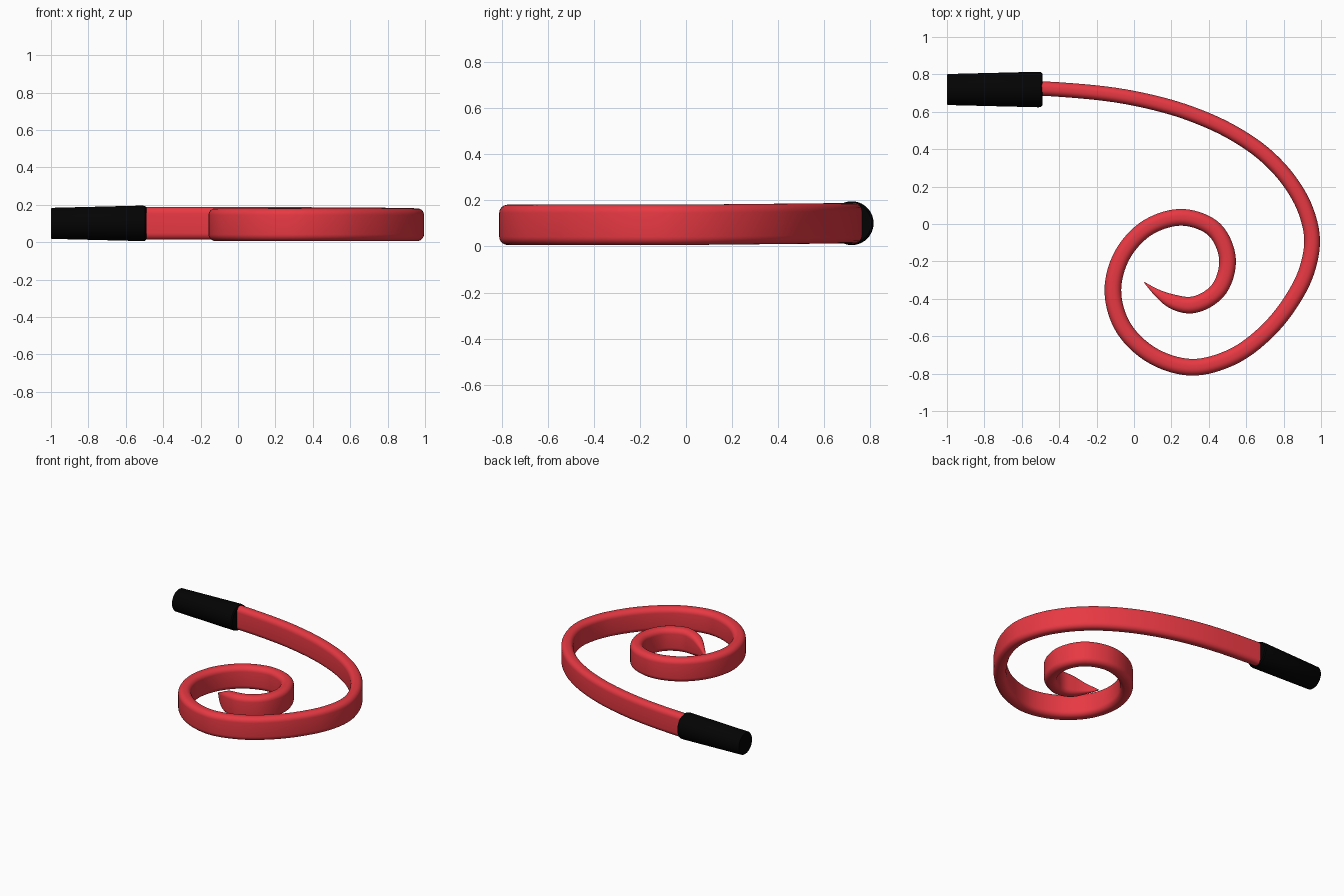
import bpy, bmesh, math
from mathutils import Vector

if "Cube" in bpy.data.objects:
    bpy.data.objects.remove(bpy.data.objects["Cube"])


def material(name, rgb):
    m = bpy.data.materials.new(name)
    m.diffuse_color = (*rgb, 1)
    m.use_nodes = True
    m.node_tree.nodes["Principled BSDF"].inputs["Base Color"].default_value = m.diffuse_color
    return m


def loft(name, rings, mat):
    """Skin a list of equal-length point rings and cap both ends."""
    bm = bmesh.new()
    vr = [[bm.verts.new(p) for p in ring] for ring in rings]
    n = len(vr[0])
    for a, b in zip(vr, vr[1:]):
        for i in range(n):
            j = (i + 1) % n
            bm.faces.new((a[i], a[j], b[j], b[i]))
    bm.faces.new(vr[0])
    bm.faces.new(vr[-1])
    bmesh.ops.recalc_face_normals(bm, faces=bm.faces)
    me = bpy.data.meshes.new(name)
    bm.to_mesh(me)
    bm.free()
    ob = bpy.data.objects.new(name, me)
    bpy.context.collection.objects.link(ob)
    me.materials.append(mat)
    bpy.context.view_layer.objects.active = ob
    ob.select_set(True)
    bpy.ops.object.shade_smooth_by_angle(angle=math.radians(40))
    ob.select_set(False)
    return ob


def smooth_path(pts, steps):
    """Catmull-Rom through points, uneven spacing respected."""
    p = [2 * pts[0] - pts[1]] + pts + [2 * pts[-1] - pts[-2]]
    out = []
    for p0, p1, p2, p3 in zip(p, p[1:], p[2:], p[3:]):
        d0, d1, d2 = [max((b - a).xy.length, 1e-4) for a, b in ((p0, p1), (p1, p2), (p2, p3))]
        m1 = ((p1 - p0) / d0 * d1 + (p2 - p1) / d1 * d0) / (d0 + d1) * d1
        m2 = ((p2 - p1) / d1 * d2 + (p3 - p2) / d2 * d1) / (d1 + d2) * d1
        for k in range(steps):
            t = k / steps
            out.append((2*t**3 - 3*t**2 + 1) * p1 + (t**3 - 2*t**2 + t) * m1
                       + (3*t**2 - 2*t**3) * p2 + (t**3 - t**2) * m2)
    return out + [pts[-1]]


def rounded_rect(w, h, r, seg=6):
    pts = []
    for q, (sx, sy) in enumerate(((1, 1), (-1, 1), (-1, -1), (1, -1))):
        for k in range(seg + 1):
            a = math.pi / 2 * (q + k / seg)
            pts.append((sx * (w - r) + r * math.cos(a), sy * (h - r) + r * math.sin(a)))
    return pts


red = material("red", (0.8, 0.04, 0.055))
black = material("black", (0.001, 0.001, 0.001))

# Spiral band: flat rounded section along a curling path (x, y, scale)
path = [(-0.55, 0.727, 1), (-0.4, 0.719, 1), (0, 0.672, 1), (0.3, 0.591, 1),
        (0.53, 0.487, 1), (0.7, 0.37, 1), (0.83, 0.23, 1), (0.915, 0.08, 1),
        (0.952, -0.08, 1), (0.92, -0.26, 1), (0.84, -0.415, 1),
        (0.71, -0.575, 1), (0.52, -0.713, 1), (0.31, -0.766, 1), (0.08, -0.692, 1),
        (-0.065, -0.54, 1), (-0.113, -0.35, 1), (-0.065, -0.17, 1), (0.08, -0.015, 1),
        (0.27, 0.035, 1), (0.43, -0.03, 1), (0.5, -0.19, 1), (0.445, -0.36, 1),
        (0.3, -0.434, 1), (0.2, -0.412, 0.85), (0.12, -0.365, 0.42), (0.055, -0.312, 0.05)]
line = smooth_path([Vector(p) for p in path], 8)
section = rounded_rect(0.0425, 0.0875, 0.036)
rings = []
for i, p in enumerate(line):
    t = (line[min(i + 1, len(line) - 1)] - line[max(i - 1, 0)]).xy.normalized()
    s = min(p.z, 1)
    w = s * (0.9 + 0.15 * min(1, 2 * i / len(line)))
    z = 0.094 + 0.01 * max(p.y, 0) - 0.022 * (1 - s)
    rings.append([(p.x - t.y * u * w, p.y + t.x * u * w, z + v * s) for u, v in section])
loft("spiral_band", rings, red)

# Tapered round grip with softened ends
profile = [(-1, 0.079), (-0.995, 0.083), (-0.51, 0.095), (-0.497, 0.093), (-0.49, 0.085)]
grip = [[(x, 0.719 + r * math.cos(2 * math.pi * k / 40), 0.101 + r * math.sin(2 * math.pi * k / 40))
         for k in range(40)] for x, r in profile]
loft("grip", grip, black)
